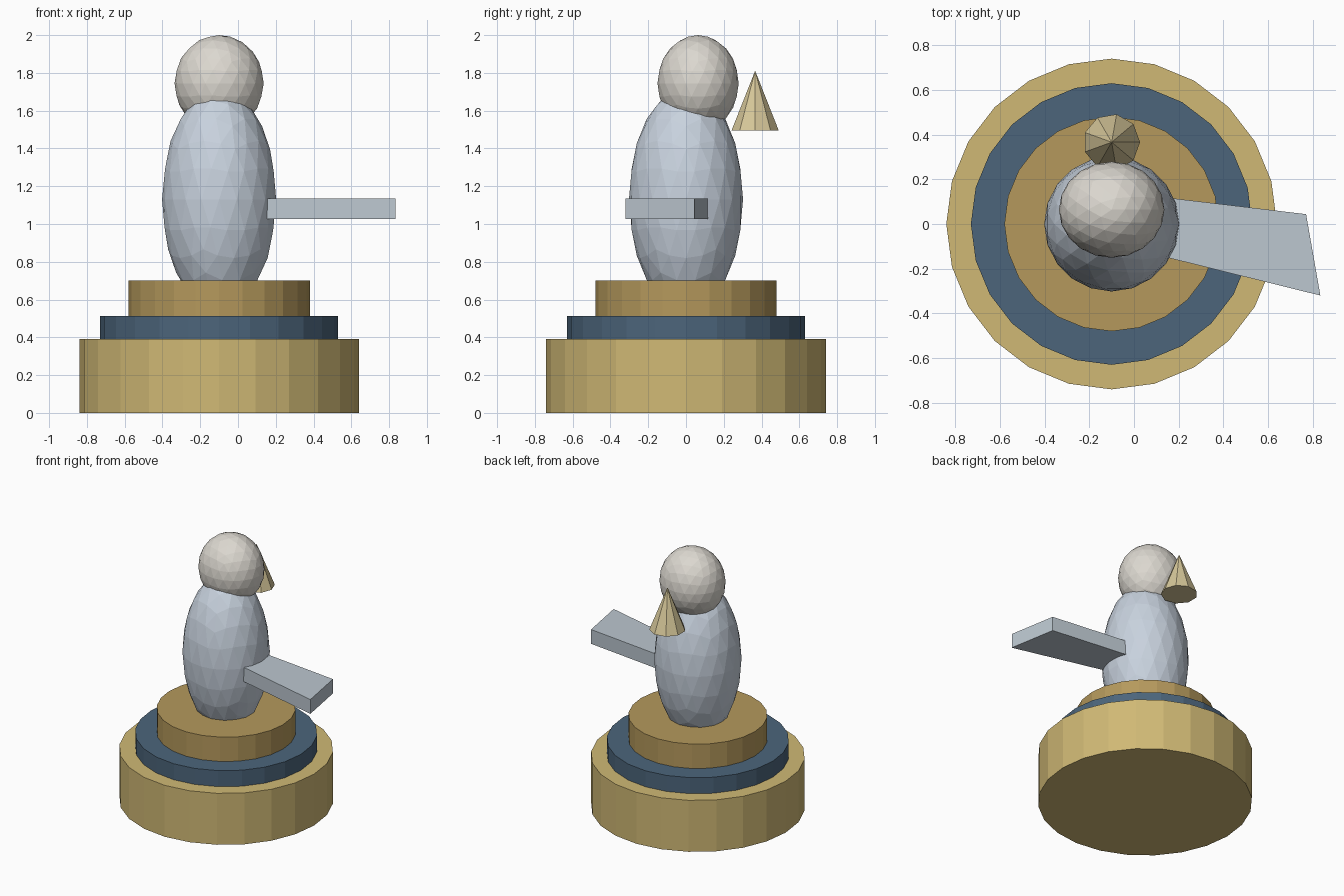
import bpy
import math

if "Cube" in bpy.data.objects:
    bpy.data.objects.remove(bpy.data.objects["Cube"], do_unlink=True)

AXIS_X = -0.1


def material(name, rgb):
    """Make a flat material from 0-255 display values."""
    linear = [((c / 255 + 0.055) / 1.055) ** 2.4 for c in rgb] + [1.0]
    mat = bpy.data.materials.new(name)
    mat.use_nodes = True
    mat.diffuse_color = linear
    bsdf = mat.node_tree.nodes["Principled BSDF"]
    bsdf.inputs["Base Color"].default_value = linear
    bsdf.inputs["Roughness"].default_value = 0.8
    return mat


sand = material("sand gold", (208, 185, 117))
navy = material("slate blue", (76, 101, 123))
bronze = material("bronze", (181, 153, 92))
pale_blue = material("pale blue grey", (200, 210, 222))
ivory = material("warm white", (220, 216, 208))
arm_grey = material("arm grey", (188, 199, 208))
cream = material("cream", (214, 199, 153))


def finish(name, mat):
    obj = bpy.context.object
    obj.name = obj.data.name = name
    obj.data.materials.append(mat)
    return obj


def drum(name, mat, radius, bottom, top):
    bpy.ops.mesh.primitive_cylinder_add(
        vertices=24, radius=radius, depth=top - bottom,
        location=(AXIS_X, 0, (bottom + top) / 2))
    return finish(name, mat)


def ellipsoid(name, mat, centre, radii):
    bpy.ops.mesh.primitive_ico_sphere_add(subdivisions=3, radius=1, location=centre)
    bpy.context.object.scale = radii
    return finish(name, mat)


# Stepped round pedestal
drum("pedestal_base", sand, 0.74, 0, 0.392)
drum("pedestal_band", navy, 0.63, 0.392, 0.514)
drum("pedestal_top", bronze, 0.48, 0.514, 0.70)

# Faceted body and head
ellipsoid("body", pale_blue, (AXIS_X, 0, 1.13), (0.302, 0.302, 0.59))
ellipsoid("head", ivory, (AXIS_X, 0.064, 1.745), (0.236, 0.215, 0.255))

# Floating cone behind the head
bpy.ops.mesh.primitive_cone_add(
    vertices=9, radius1=0.127, depth=0.317,
    location=(AXIS_X, 0.366, 1.653), rotation=(0, 0, -math.pi / 2))
finish("back_cone", cream)

# Flat flaring arm, its root buried in the body
outline = [(0.08, -0.133), (0.834, -0.32), (0.77, 0.044), (0.08, 0.126)]
n = len(outline)
verts = [(x, y, z) for z in (1.026, 1.135) for x, y in outline]
faces = [tuple(reversed(range(n))), tuple(range(n, 2 * n))]
faces += [(i, (i + 1) % n, (i + 1) % n + n, i + n) for i in range(n)]
mesh = bpy.data.meshes.new("left_arm")
mesh.from_pydata(verts, [], faces)
mesh.materials.append(arm_grey)
bpy.context.collection.objects.link(bpy.data.objects.new("left_arm", mesh))
